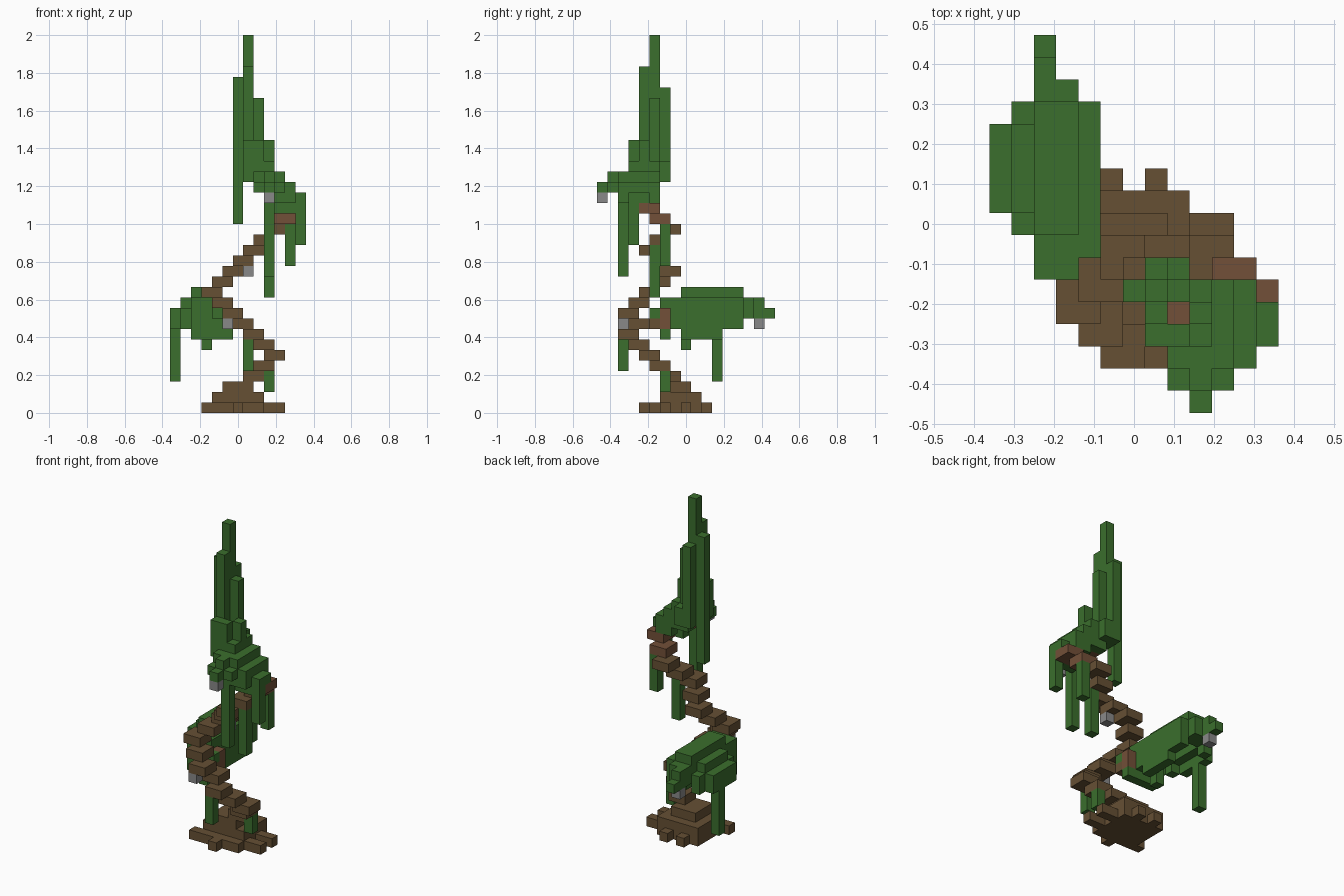
import bpy
import bmesh
from mathutils import Vector

UNIT = 2 / 36                       # edge of one cube
ORIGIN = Vector((-6.5, -8.5, 0))    # corner of the cube grid

default = bpy.data.objects.get("Cube")
if default:
    bpy.data.objects.remove(default, do_unlink=True)


def make_material(name, red, green, blue):
    material = bpy.data.materials.new(name)
    material.use_nodes = True
    color = (red, green, blue, 1)
    material.diffuse_color = color
    material.node_tree.nodes["Principled BSDF"].inputs["Base Color"].default_value = color
    return material


bark = make_material("bark brown", .133, .08, .034)
core = make_material("reddish core wood", .17, .08, .04)
leaf = make_material("leaf green", .043, .158, .026)
stone = make_material("pod grey", .25, .25, .25)

owner = {}       # grid cell -> part name
materials = {}   # part name -> material


def block(part, material, xs, ys, zs):
    """Fill inclusive ranges of grid cells; the first part keeps a cell."""
    materials[part] = material
    for x in range(xs[0], xs[-1] + 1):
        for y in range(ys[0], ys[-1] + 1):
            for z in range(zs[0], zs[-1] + 1):
                owner.setdefault((x, y, z), part)


def columns(part, material, y, rows):
    """Upright columns in one grid row: x -> (lowest, highest)."""
    for x, span in rows.items():
        block(part, material, [x], [y], span)


def walk(turns, height):
    """Zigzag position between turning points (height, position)."""
    for (low, start), (high, end) in zip(turns, turns[1:]):
        if low <= height <= high:
            step = 1 if end > start else -1
            return start + step * (height - low)


# Stepped root mound with a few spreading roots
block("root_mound", bark, (4, 8), (5, 9), [0])
block("root_mound", bark, (4, 8), (6, 9), [1])
block("root_mound", bark, (5, 7), (6, 8), [2])
for root_x, root_y in (((5, 5), (10, 10)), ((7, 7), (10, 10)), ((9, 10), (8, 8)),
                       ((9, 10), (6, 6)), ((3, 3), (5, 5)), ((6, 6), (4, 4))):
    block("root_mound", bark, root_x, root_y, [0])

# Winding trunk of two by two slabs
turns_x = ((3, 7), (5, 9), (11, 3), (19, 11))
turns_y = ((3, 6), (7, 2), (8, 3), (9, 2), (13, 6), (15, 4), (17, 6), (19, 4))
for height in range(3, 20):
    x, y = walk(turns_x, height), walk(turns_y, height)
    if height < 18:
        block("trunk", bark, (x, x + 1), (y, y + 1), [height])
    else:
        block("trunk_tip", core, (x, x + 1), (y, y + 1), [height])

# Side branch reaching the lower canopy, and the core of the spire
block("side_branch", bark, [5], [5], [8])
block("side_branch_core", core, [5], [6], (8, 9))
block("spire_core", core, [8], [4], (21, 24))

# Grey pods below the wood and the canopy tips
for x, y, z in ((5, 2, 8), (7, 5, 13), (2, 15, 8), (9, 0, 20)):
    block("pods", stone, [x], [y], [z])

# Vines hanging from the trunk
for x, y, low, high in ((9, 6, 2, 3), (7, 2, 4, 6), (9, 5, 11, 15), (11, 6, 14, 17)):
    block("trunk_vines", leaf, [x], [y], (low, high))

# Upper canopy: a drooping dome rising to a tall spire
top = "upper_canopy"
columns(top, leaf, 0, {9: [21]})
columns(top, leaf, 1, {8: [21], 9: (21, 22), 10: [21]})
columns(top, leaf, 2, {8: (21, 22), 9: (13, 22), 10: (20, 22), 11: (20, 21)})
columns(top, leaf, 3, {7: (22, 25), 8: (21, 25), 9: (21, 23), 10: (19, 22),
                       11: (19, 21), 12: (16, 20)})
columns(top, leaf, 4, {7: (22, 32), 9: (21, 25), 10: (21, 22), 11: (20, 21), 12: [20]})
columns(top, leaf, 5, {6: (18, 31), 7: (22, 35), 8: (21, 29), 9: (21, 23),
                       10: (20, 22), 11: (20, 21)})
columns(top, leaf, 6, {7: (22, 30), 8: (22, 23)})

# Lower canopy: an arched leaf, highest along the middle, drooping at the rims
low_leaf = "lower_canopy"
block(low_leaf, leaf, [0], (9, 12), (8, 9))
block(low_leaf, leaf, [1], (9, 12), (9, 10))
block(low_leaf, leaf, [1], [8], (8, 9))
block(low_leaf, leaf, [1], [13], (8, 9))
block(low_leaf, leaf, (2, 3), (8, 12), (10, 11))
block(low_leaf, leaf, (2, 3), [13], (9, 11))
block(low_leaf, leaf, [4], (8, 11), (7, 10))
block(low_leaf, leaf, [4], (12, 13), (8, 10))
block(low_leaf, leaf, (2, 3), (6, 7), (8, 10))
block(low_leaf, leaf, [4], (6, 7), (8, 10))
block(low_leaf, leaf, (4, 5), (5, 5), [9])
block(low_leaf, leaf, (2, 5), [6], [7])
block(low_leaf, leaf, (2, 3), [14], (9, 10))
block(low_leaf, leaf, [2], [15], (9, 10))
block(low_leaf, leaf, [2], [16], [9])

# Vines hanging from the lower canopy
block("canopy_vines", leaf, [0], [11], (3, 7))
block("canopy_vines", leaf, [3], [8], (6, 9))

# Turn every part into one mesh made of its outward cube faces
axes = [Vector(row) for row in ((1, 0, 0), (0, 1, 0), (0, 0, 1))]
for part, material in materials.items():
    bm = bmesh.new()
    for cell in [c for c, name in owner.items() if name == part]:
        center = Vector(cell) + Vector((.5, .5, .5))
        for index, axis in enumerate(axes):
            u, v = axes[index - 2], axes[index - 1]
            for sign in (-1, 1):
                neighbour = tuple(int(n) for n in Vector(cell) + axis * sign)
                if neighbour in owner:
                    continue
                middle = center + axis * sign / 2
                corners = [middle + (u * a + v * b * sign) / 2
                           for a, b in ((-1, -1), (1, -1), (1, 1), (-1, 1))]
                bm.faces.new([bm.verts.new((p + ORIGIN) * UNIT) for p in corners])
    bmesh.ops.remove_doubles(bm, verts=bm.verts, dist=UNIT / 100)
    mesh = bpy.data.meshes.new(part)
    bm.to_mesh(mesh)
    bm.free()
    mesh.materials.append(material)
    bpy.context.collection.objects.link(bpy.data.objects.new(part, mesh))
